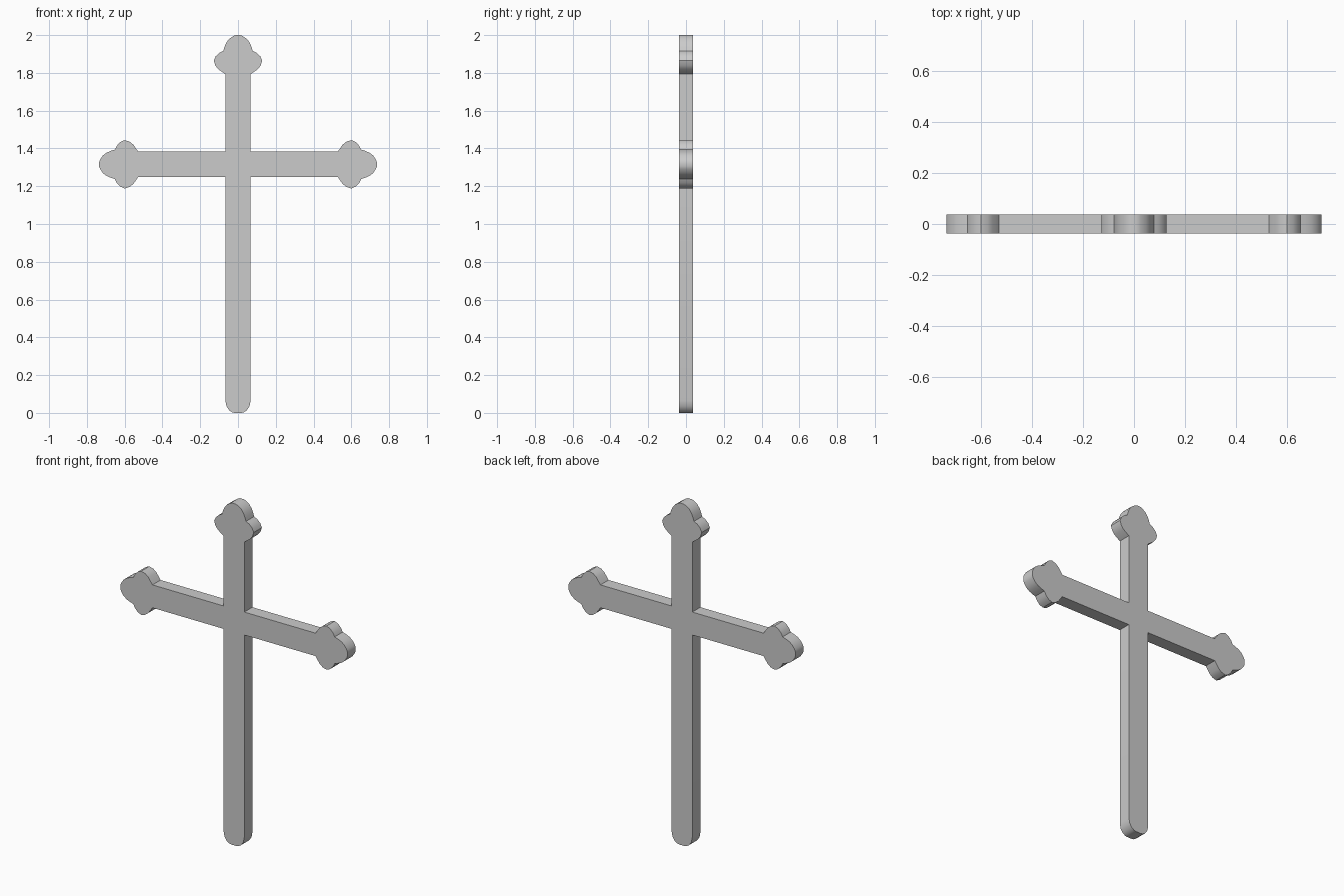
import bpy, bmesh
from mathutils import Vector

if "Cube" in bpy.data.objects:
    bpy.data.objects.remove(bpy.data.objects["Cube"])

HALF_W, HALF_T = 0.067, 0.0375     # limb half width, slab half thickness
HUB = Vector((0.0, 1.316))         # crossing of the limbs (x, z)

# Half outlines from the limb edge to the tip: (distance from tip, half width)
TREFOIL = [(0.207, HALF_W), (0.181, 0.104), (0.161, 0.120), (0.135, 0.128),
           (0.112, 0.118), (0.093, 0.098), (0.083, 0.078), (0.064, 0.072),
           (0.040, 0.062), (0.020, 0.047), (0.005, 0.025), (0.0, 0.012)]
FOOT = [(0.065, HALF_W), (0.035, 0.061), (0.014, 0.047), (0.003, 0.031), (0.0, 0.018)]


def limb(direction, length, end):
    """Outline of one limb, counter-clockwise, starting at the inner corner."""
    d = Vector(direction)
    side = Vector((d.y, -d.x))
    right = [(length - u, w) for u, w in end]
    left = [(a, -w) for a, w in reversed(right)]
    pts = [(HALF_W, HALF_W)] + right + left
    return [HUB + d * a + side * w for a, w in pts]


# Four limbs joined into a single outline
outline = (limb((1, 0), 0.735, TREFOIL) + limb((0, 1), 2.0 - HUB.y, TREFOIL)
           + limb((-1, 0), 0.735, TREFOIL) + limb((0, -1), HUB.y, FOOT))

# Extrude the outline into a flat slab
bm = bmesh.new()
face = bm.faces.new([bm.verts.new((p.x, -HALF_T, p.y)) for p in outline])
ext = bmesh.ops.extrude_face_region(bm, geom=[face], use_keep_orig=True)
moved = [g for g in ext["geom"] if isinstance(g, bmesh.types.BMVert)]
bmesh.ops.translate(bm, verts=moved, vec=(0, 2 * HALF_T, 0))
bmesh.ops.recalc_face_normals(bm, faces=bm.faces)
mesh = bpy.data.meshes.new("budded_cross")
bm.to_mesh(mesh)
bm.free()

cross = bpy.data.objects.new("budded_cross", mesh)
bpy.context.collection.objects.link(cross)
bpy.context.view_layer.objects.active = cross
cross.select_set(True)
bpy.ops.object.shade_smooth_by_angle(angle=0.6)
